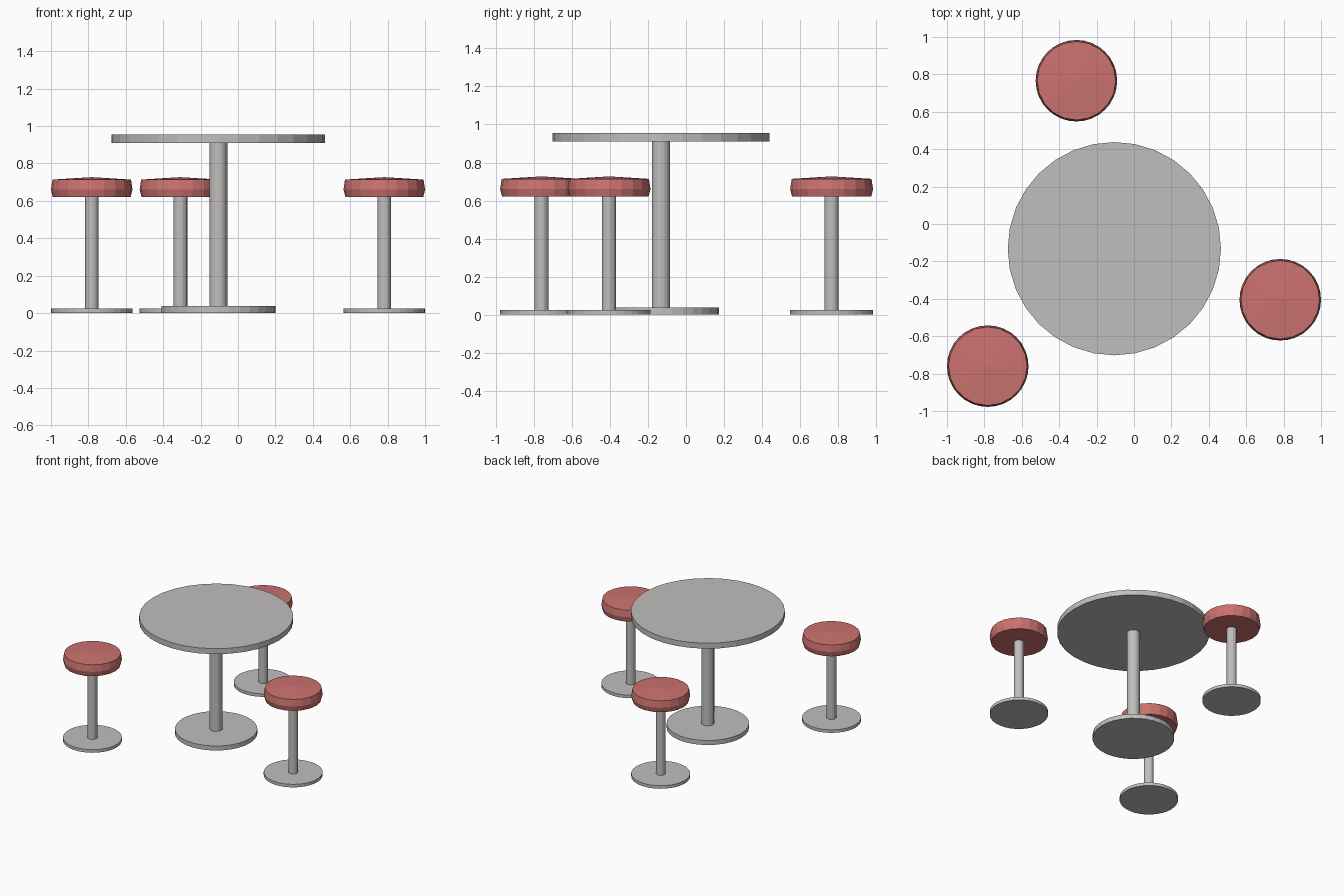
import bpy, bmesh, math

if "Cube" in bpy.data.objects:
    bpy.data.objects.remove(bpy.data.objects["Cube"])

def material(name, rgb):
    m = bpy.data.materials.new(name)
    m.diffuse_color = (*rgb, 1)
    m.use_nodes = True
    m.node_tree.nodes["Principled BSDF"].inputs["Base Color"].default_value = m.diffuse_color
    return m

METAL = material("light grey metal", (0.53, 0.52, 0.51))
RED = material("red cushion", (0.60, 0.17, 0.16))

def lathe(name, profile, sides, loc, mat):
    """Spin a closed (radius, z) profile into a flat-faced solid."""
    bm = bmesh.new()
    rings = []
    for r, z in profile:
        if r == 0:
            rings.append([bm.verts.new((0, 0, z))])
        else:
            rings.append([bm.verts.new((r * math.cos(2 * math.pi * i / sides),
                                        r * math.sin(2 * math.pi * i / sides), z))
                          for i in range(sides)])
    for a, b in zip(rings, rings[1:]):
        for i in range(sides):
            j = (i + 1) % sides
            if len(b) == 1:
                bm.faces.new((a[i], a[j], b[0]))
            else:
                bm.faces.new((a[i], a[j], b[j], b[i]))
    bm.faces.new(rings[0][::-1])
    if len(rings[-1]) > 1:
        bm.faces.new(rings[-1])
    me = bpy.data.meshes.new(name)
    bm.to_mesh(me)
    bm.free()
    me.materials.append(mat)
    ob = bpy.data.objects.new(name, me)
    ob.location = (*loc, 0)
    bpy.context.collection.objects.link(ob)

# Table: foot plate, post and round top
TABLE = (-0.105, -0.132)
lathe("table_base", [(0.305, 0), (0.305, 0.037)], 32, TABLE, METAL)
lathe("table_post", [(0.048, 0.037), (0.048, 0.91)], 16, TABLE, METAL)
lathe("table_top", [(0.57, 0.91), (0.57, 0.955)], 32, TABLE, METAL)

# Stools: foot plate, post and cushioned seat
SEAT = [(0.208, 0.62), (0.212, 0.655), (0.218, 0.655), (0.213, 0.71), (0.205, 0.717), (0, 0.727)]
SEAT = [(0.208, 0.62), (0.218, 0.66), (0.210, 0.714), (0, 0.727)]
for n, loc in enumerate([(-0.782, -0.76), (0.782, -0.405), (-0.308, 0.766)], 1):
    lathe(f"stool_base_{n}", [(0.218, 0), (0.218, 0.025)], 32, loc, METAL)
    lathe(f"stool_post_{n}", [(0.037, 0.025), (0.037, 0.62)], 16, loc, METAL)
    lathe(f"stool_seat_{n}", SEAT, 20, loc, RED)
